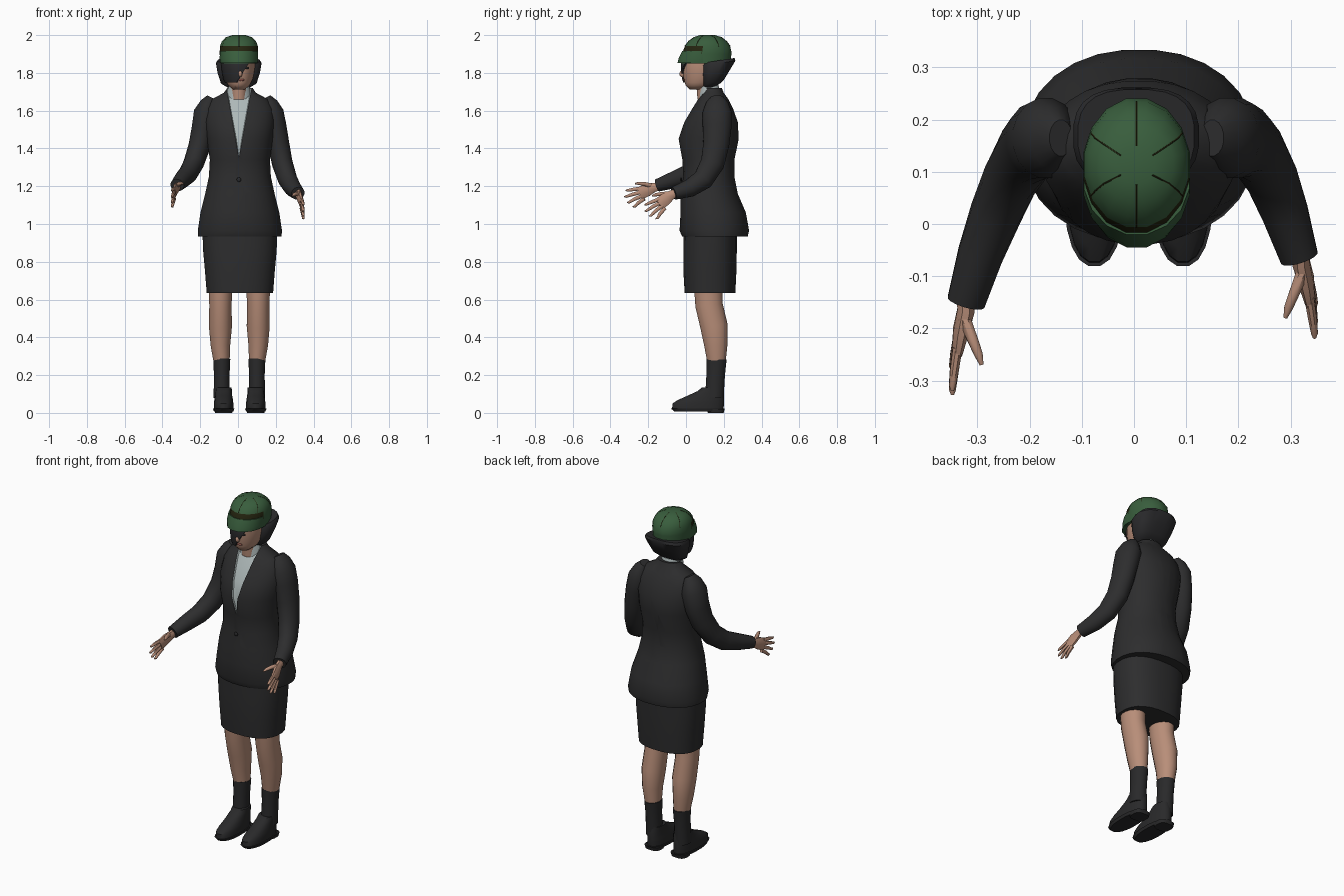
import bpy, bmesh
from math import sin, cos, pi, copysign
from mathutils import Vector, Matrix

if "Cube" in bpy.data.objects:
    bpy.data.objects.remove(bpy.data.objects["Cube"])


def material(name, *rgb):
    m = bpy.data.materials.new(name)
    m.use_nodes = True
    m.diffuse_color = (*rgb, 1)
    m.node_tree.nodes["Principled BSDF"].inputs["Base Color"].default_value = (*rgb, 1)
    return m


SUIT = material("charcoal cloth", .026, .026, .027)
SHOE = material("black leather", .022, .022, .023)
HAIR = material("dark hair", .024, .024, .026)
SKIN = material("skin", .48, .27, .19)
SHIRT = material("pale grey shirt", .42, .48, .48)
GREEN = material("cap green", .04, .11, .046)
OLIVE = material("dark olive trim", .018, .018, .005)
LIPS = material("lips", .3, .1, .08)


def finish(name, bm, *mats, angle=.8):
    bmesh.ops.recalc_face_normals(bm, faces=bm.faces)
    mesh = bpy.data.meshes.new(name)
    bm.to_mesh(mesh)
    bm.free()
    for m in mats:
        mesh.materials.append(m)
    ob = bpy.data.objects.new(name, mesh)
    bpy.context.collection.objects.link(ob)
    bpy.ops.object.select_all(action='DESELECT')
    ob.select_set(True)
    bpy.context.view_layer.objects.active = ob
    bpy.ops.object.shade_smooth_by_angle(angle=angle)
    return ob


def tube_mesh(pts, n=16, power=2, flat=False, tilt=0):
    """Skin superellipse rings (x, y, z, half width, half depth) along a path."""
    bm, rings = bmesh.new(), []
    c = [Vector(p[:3]) for p in pts]
    for i, p in enumerate(pts):
        t = c[min(i + 1, len(c) - 1)] - c[max(i - 1, 0)]
        t = Vector((0, 0, 1)) if flat else t.normalized()
        u = (Vector((1, 0, 0)) - t * t.x).normalized()
        v = t.cross(u)
        ring = []
        for k in range(n):
            a = 2 * pi * (k + .5) / n
            e, f = [copysign(abs(w) ** (2 / power), w) for w in (cos(a), sin(a))]
            q = c[i] + u * e * p[3] + v * f * p[4]
            q.z += tilt * f
            ring.append(bm.verts.new(q))
        rings.append(ring)
    for r, s in zip(rings, rings[1:]):
        for k in range(n):
            j = (k + 1) % n
            bm.faces.new((r[k], r[j], s[j], s[k]))
    bm.faces.new(rings[0][::-1])
    bm.faces.new(rings[-1])
    bmesh.ops.recalc_face_normals(bm, faces=bm.faces)
    return bm


def tube(name, pts, mat, **kw):
    return finish(name, tube_mesh(pts, **kw), mat)


def stack(cx, *levels):
    """Turn (height, front, back, half width) levels into rings."""
    return [(cx, (f + b) / 2, z, w, (b - f) / 2) for z, f, b, w in levels]


def paint(bm, planes, rule, depth=0):
    """Cut along planes, then colour and raise the faces that meet a rule."""
    for co, no in planes:
        bmesh.ops.bisect_plane(bm, geom=bm.verts[:] + bm.edges[:] + bm.faces[:],
                               plane_co=co, plane_no=no)
    bm.normal_update()
    chosen = [f for f in bm.faces if rule(f.calc_center_median(), f.normal)]
    for f in chosen:
        f.material_index = 1
    if depth:
        bmesh.ops.inset_region(bm, faces=chosen, thickness=.003, depth=depth)


def blob(name, loc, size, mat):
    bm = bmesh.new()
    bmesh.ops.create_uvsphere(bm, u_segments=12, v_segments=8, radius=1)
    bm.transform(Matrix.Translation(loc) @ Matrix.Diagonal((*size, 1)))
    return finish(name, bm, mat)


# Jacket with the shirt showing in a sunken V
bm = tube_mesh(stack(.01, (.935, -.022, .328, .222), (.965, -.035, .335, .224),
                     (1.06, -.03, .318, .21), (1.16, -.03, .275, .185),
                     (1.25, -.015, .257, .165), (1.34, -.02, .257, .16),
                     (1.45, -.04, .28, .175), (1.54, -.01, .275, .187),
                     (1.61, .03, .25, .18), (1.66, .06, .225, .15),
                     (1.695, .085, .2, .085), (1.72, .09, .19, .068)),
               n=28, power=2.15, flat=True)
slope, base = .18, Vector((.005, 0, 1.35))
paint(bm, [(base, (1, 0, s * slope)) for s in (-1, 1)],
      lambda c, no: no.y < -.05 and abs(c.x - base.x) < slope * (c.z - base.z), -.008)
finish("jacket", bm, SUIT, SHIRT)
blob("jacket_button", (.005, -.026, 1.235), (.012, .005, .012), SHOE)

# Skirt
tube("skirt", stack(.01, (.635, -.008, .262, .177), (.75, -.015, .268, .186),
                    (.86, -.015, .27, .196), (.97, -.012, .27, .2)),
     SUIT, n=24, power=2.4, flat=True)

# Collar and neck
tube("shirt_collar", stack(.005, (1.66, .065, .195, .072), (1.735, .068, .172, .056)),
     SHIRT, n=16, flat=True)
tube("neck", stack(.005, (1.66, .06, .16, .045), (1.78, .05, .16, .045)), SKIN, flat=True)

# Legs, socks and shoes
for side, s in (("left", 1), ("right", -1)):
    x = .007 + s * .1
    foot = .009 + s * .085
    ankle = x - s * .007
    tube(side + "_leg", [(x, .115, .7, .066, .076), (x, .122, .57, .06, .074),
                         (x, .148, .46, .062, .074), (x, .158, .36, .053, .063),
                         (ankle, .162, .26, .042, .048)], SKIN)
    tube(side + "_sock", [(ankle, .162, .285, .046, .054), (ankle, .157, .2, .042, .05),
                          (ankle, .15, .08, .044, .05)], SHOE)
    tube(side + "_shoe", stack(foot, (.022, -.075, .2, .052), (.05, -.073, .203, .052),
                               (.068, -.045, .203, .05), (.09, .005, .203, .046),
                               (.115, .06, .2, .044), (.135, .085, .198, .043)),
         SHOE, n=20, power=2.3, flat=True)
    tube(side + "_sole", stack(foot, (.008, -.065, .195, .052), (.024, -.082, .207, .058)),
         SHOE, n=20, power=2.3, flat=True)
    tube(side + "_heel", stack(foot, (0, .115, .2, .046), (.02, .11, .205, .05)),
         SHOE, power=3, flat=True)

# Sleeves
tube("left_sleeve", [(.15, .165, 1.67, .025, .035), (.165, .165, 1.64, .045, .06),
                     (.177, .165, 1.59, .066, .078), (.195, .165, 1.52, .062, .078),
                     (.215, .16, 1.42, .058, .07), (.235, .14, 1.32, .055, .064),
                     (.263, .09, 1.235, .051, .056), (.29, .02, 1.19, .045, .048),
                     (.317, -.065, 1.162, .037, .035)], SUIT)
tube("right_sleeve", [(-.14, .165, 1.67, .025, .035), (-.155, .165, 1.64, .045, .06),
                      (-.169, .165, 1.59, .066, .078), (-.185, .16, 1.5, .062, .076),
                      (-.205, .14, 1.41, .058, .068), (-.235, .09, 1.32, .054, .06),
                      (-.265, .02, 1.265, .05, .054), (-.295, -.06, 1.235, .044, .046),
                      (-.322, -.15, 1.205, .037, .034)], SUIT)


# Hands: palm, four fanned fingers and a thumb
def hand(side, s, wrist, droop):
    rot = Matrix.Rotation(droop, 3, 'X')

    def part(name, pts):
        out = []
        for x, y, z, w, h in pts:
            q = Vector(wrist) + rot @ Vector((s * x, y, z))
            out.append((*q, w, h))
        tube(side + name, out, SKIN, n=8)

    part("_palm", [(0, .03, 0, .02, .024), (0, -.015, -.005, .018, .025),
                   (.01, -.055, -.02, .016, .036), (.017, -.095, -.038, .011, .036)])
    tips = [(-.17, -.022), (-.178, -.055), (-.163, -.086), (-.132, -.108)]
    for i, (y, z) in enumerate(tips):
        ky, kz = -.088 + i * .006, -.012 - i * .018
        part("_finger_%d" % (i + 1),
             [(.016, ky, kz, .01, .011), (.022, (ky + y) / 2, (kz + z) / 2, .009, .01),
              (.026, y + .01, z, .007, .007), (.026, y, z, .003, .003)])
    part("_thumb", [(.004, -.03, .002, .013, .014), (-.012, -.07, .012, .011, .011),
                    (-.024, -.1, .015, .009, .009), (-.03, -.12, .014, .004, .004)])


hand("left", 1, (.32, -.06, 1.165), .25)
hand("right", -1, (-.322, -.15, 1.2), 0)

# Head with a slanted lock of hair across one side of the face
bm = tube_mesh(stack(.005, (1.712, .02, .1, .03), (1.735, -.003, .15, .058),
                     (1.77, -.013, .19, .075), (1.82, -.02, .22, .084),
                     (1.87, -.018, .23, .088), (1.92, .01, .21, .08)),
               n=24, flat=True)
lock = Vector((.06, 0, 1.86))
across = Vector((.12, 0, -.07))
paint(bm, [(lock, across), ((0, 0, 1.748), (0, 0, 1))],
      lambda c, no: (c - lock).dot(across) < 0 and c.z > 1.748 and abs(no.z) < .9, .009)
finish("head", bm, SKIN, HAIR)
blob("nose", (.012, -.018, 1.795), (.011, .017, .018), SKIN)
blob("lips", (.018, -.011, 1.763), (.018, .005, .006), LIPS)
blob("left_eye", (.045, -.012, 1.826), (.013, .005, .006), HAIR)

# Bobbed hair, flared towards the back of the cap
tube("hair", stack(.004, (1.725, .105, .175, .055), (1.748, .085, .2, .095),
                   (1.8, .078, .232, .112), (1.85, .075, .262, .121),
                   (1.865, .08, .258, .112)),
     HAIR, n=24, power=2.7, flat=True, tilt=.014)

# Cap: visor, dark band round the front, crown and seams
crown = stack(.005, (1.85, -.03, .238, .1), (1.9, -.022, .243, .104),
              (1.912, -.02, .243, .104), (1.942, -.008, .236, .102),
              (1.968, .012, .216, .092), (1.988, .04, .19, .072), (2, .075, .15, .035))
bm = tube_mesh(crown, n=16, flat=True)
paint(bm, [], lambda c, no: 1.905 < c.z < 1.942 and c.y < .09)
finish("cap_crown", bm, GREEN, OLIVE, angle=.5)
bm = tube_mesh(stack(.005, (1.852, -.047, .2, .1), (1.875, -.042, .2, .104),
                     (1.915, -.022, .2, .103)), n=16, flat=True)
bmesh.ops.bisect_plane(bm, geom=bm.verts[:] + bm.edges[:] + bm.faces[:],
                       plane_co=(0, .09, 0), plane_no=(0, 1, 0), clear_outer=True)
finish("cap_visor", bm, GREEN, angle=.5)
for k in range(6):
    a = pi * (k + .5) / 3
    tube("cap_seam_%d" % (k + 1),
         [(x + w * cos(a) * .985, y + d * sin(a) * .985, z - .001, .002, .002)
          for x, y, z, w, d in crown[3:]], OLIVE, n=6)
